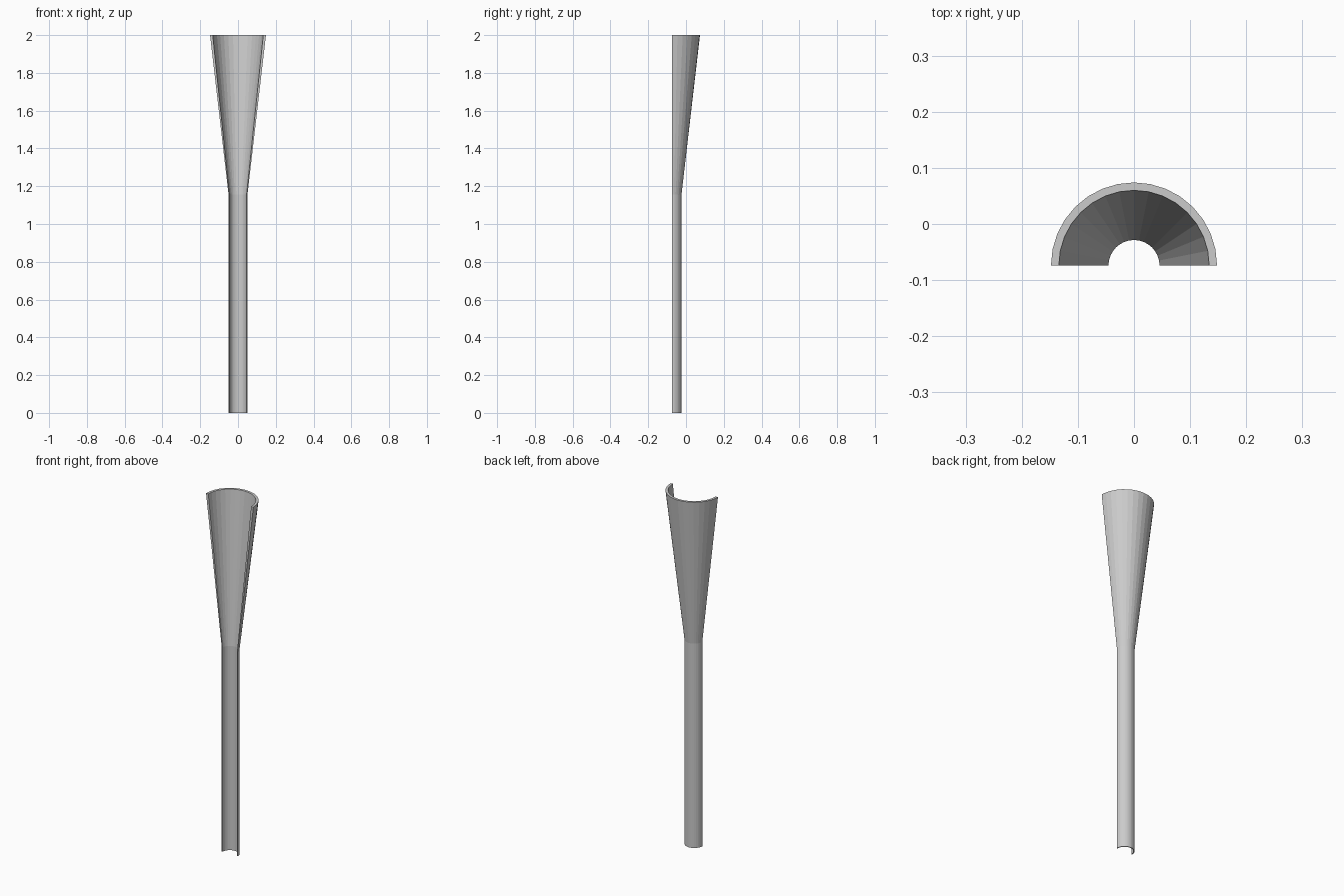
import bpy, bmesh, math

if "Cube" in bpy.data.objects:
    bpy.data.objects.remove(bpy.data.objects["Cube"])

SEGMENTS = 16      # facets around the half circle
CENTRE_Y = -0.074  # the cut plane sits on the front


def half_lathe(name, profile):
    """Sweep a closed (radius, z) profile through 180 degrees and cap both ends."""
    bm = bmesh.new()
    rings = []
    for i in range(SEGMENTS + 1):
        a = math.pi * i / SEGMENTS
        rings.append([bm.verts.new((r * math.cos(a), CENTRE_Y + r * math.sin(a), z))
                      for r, z in profile])
    n = len(profile)
    for r0, r1 in zip(rings, rings[1:]):
        for j in range(n):
            k = (j + 1) % n
            bm.faces.new((r0[j], r0[k], r1[k], r1[j]))
    # cut faces, split at the neck so each piece stays convex
    for ring in (rings[0], rings[-1]):
        bm.faces.new((ring[0], ring[1], ring[4], ring[5]))
        bm.faces.new((ring[1], ring[2], ring[3], ring[4]))
    bmesh.ops.recalc_face_normals(bm, faces=bm.faces)
    mesh = bpy.data.meshes.new(name)
    bm.to_mesh(mesh)
    bm.free()
    obj = bpy.data.objects.new(name, mesh)
    bpy.context.collection.objects.link(obj)
    return obj


# Halved funnel: straight stem with a flared mouth (outer wall up, inner wall down)
half_lathe("half_funnel", [
    (0.050, 0.0), (0.050, 1.155), (0.148, 2.0),
    (0.134, 2.0), (0.0455, 1.155), (0.0455, 0.0),
])
